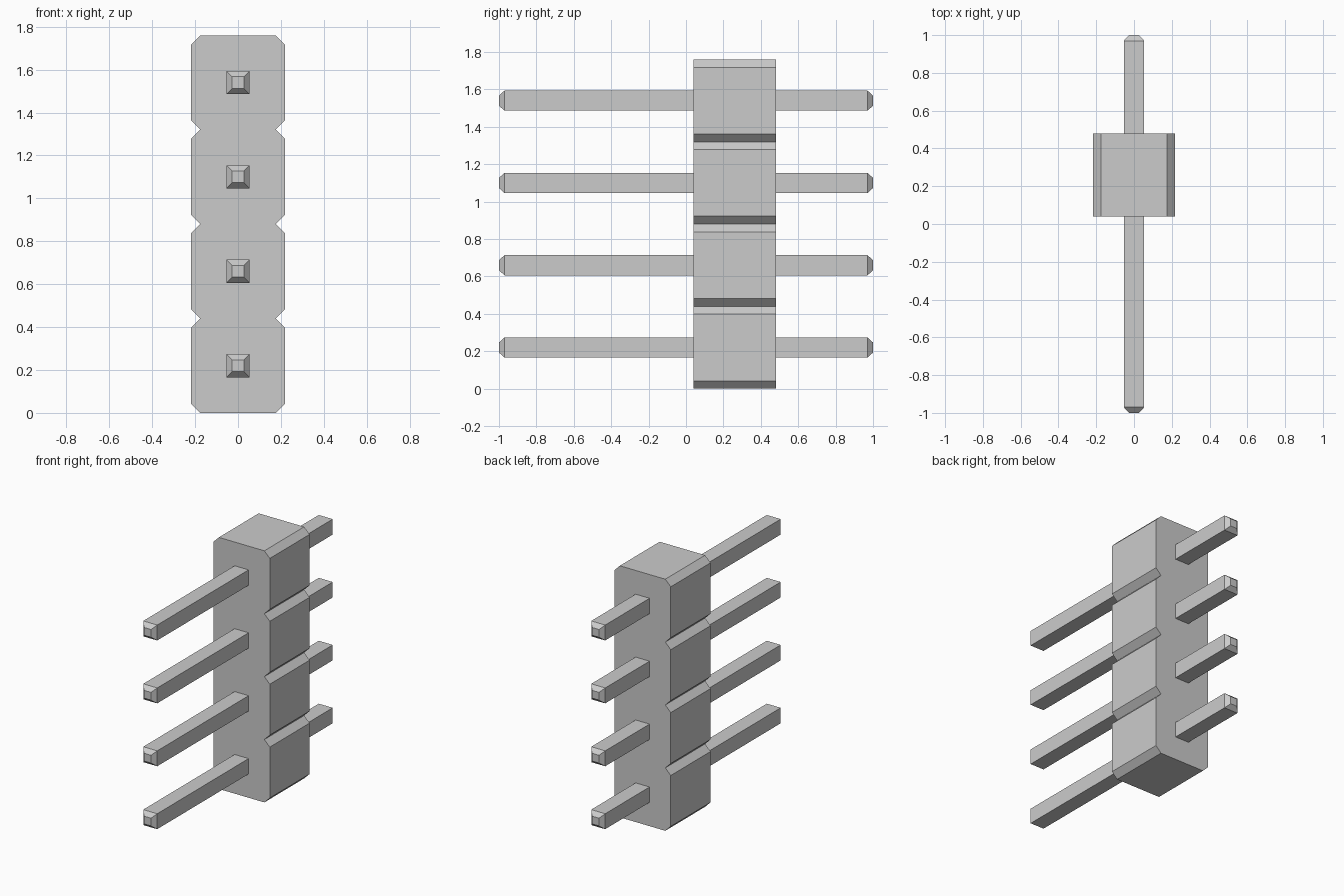
import bpy, bmesh

if "Cube" in bpy.data.objects:
    bpy.data.objects.remove(bpy.data.objects["Cube"])

PINS, PITCH = 4, 0.44
HALF, CUT = 0.218, 0.042          # housing half width, corner chamfer
Y0, Y1 = 0.04, 0.48               # housing front and back
PIN, TIP, TAPER = 0.054, 0.027, 0.03


def loft(name, rings):
    """Closed solid through matching rings of points."""
    bm = bmesh.new()
    loops = [[bm.verts.new(p) for p in ring] for ring in rings]
    n = len(loops[0])
    for a, b in zip(loops, loops[1:]):
        for i in range(n):
            j = (i + 1) % n
            bm.faces.new((a[i], a[j], b[j], b[i]))
    bm.faces.new(loops[0])
    bm.faces.new(loops[-1])
    bmesh.ops.recalc_face_normals(bm, faces=bm.faces)
    mesh = bpy.data.meshes.new(name)
    bm.to_mesh(mesh)
    bm.free()
    obj = bpy.data.objects.new(name, mesh)
    bpy.context.collection.objects.link(obj)
    return obj


# Housing: notched side profile, mirrored and extruded along y
side = [(HALF - CUT, 0)]
for k in range(PINS):
    z = k * PITCH
    side += [(HALF, z + CUT), (HALF, z + PITCH - CUT), (HALF - CUT, z + PITCH)]
outline = side + [(-x, z) for x, z in reversed(side)]
loft("housing", [[(x, y, z) for x, z in outline] for y in (Y0, Y1)])

# Square pins with tapered tips, running through the housing
for k in range(PINS):
    zc = (k + 0.5) * PITCH
    sections = [(-1, TIP), (-1 + TAPER, PIN), (1 - TAPER, PIN), (1, TIP)]
    loft(f"pin_{k + 1}", [[(sx * r, y, zc + sz * r)
                           for sx, sz in ((-1, -1), (1, -1), (1, 1), (-1, 1))]
                          for y, r in sections])
